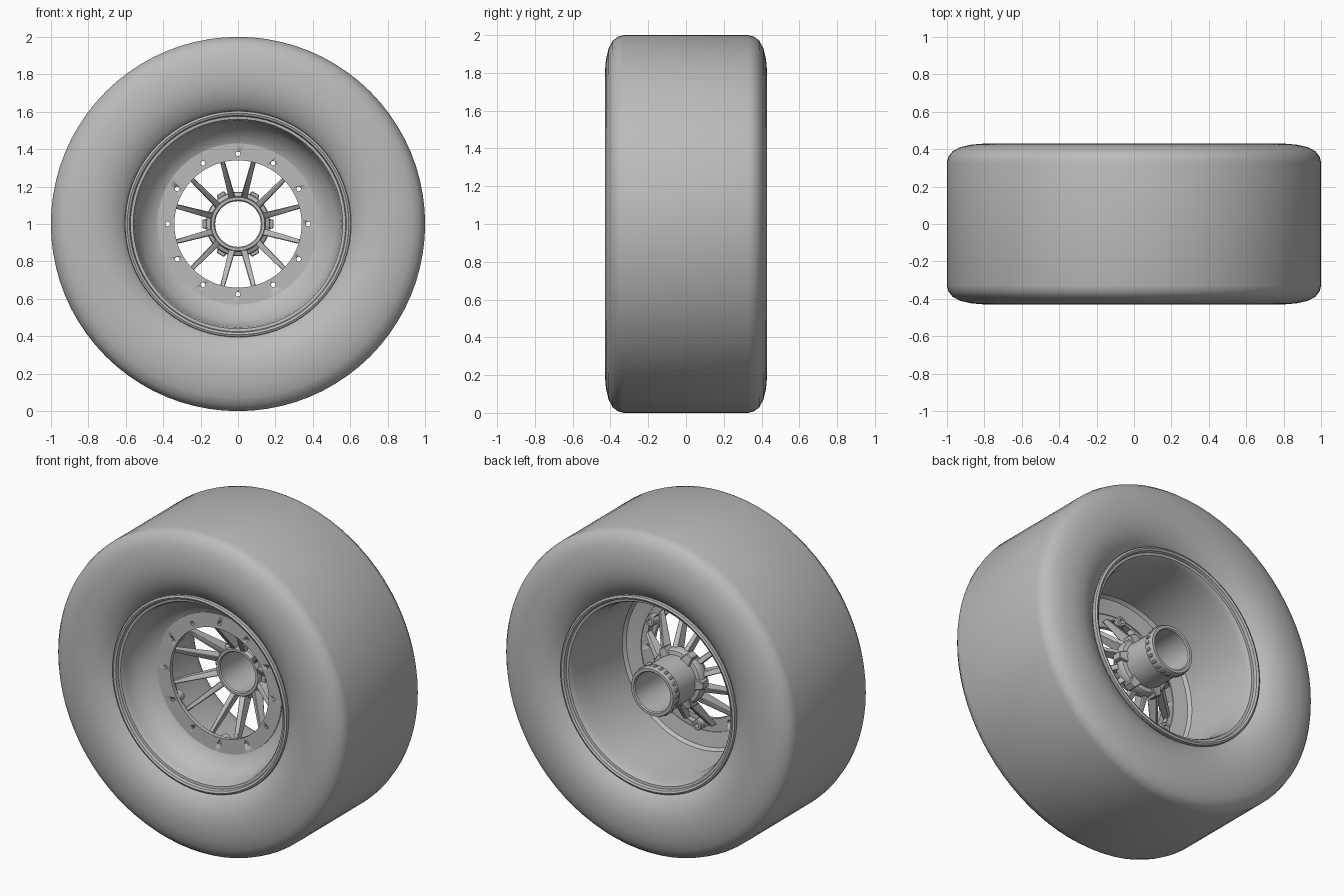
import bpy, bmesh, math
from mathutils import Matrix, Vector

cube = bpy.data.objects.get("Cube")
if cube:
    bpy.data.objects.remove(cube, do_unlink=True)

grey = bpy.data.materials.new("plain_grey")
grey.use_nodes = True
COLOUR = (0.5, 0.5, 0.5, 1)
grey.diffuse_color = COLOUR
for node in grey.node_tree.nodes:
    if node.type == 'BSDF_PRINCIPLED':
        node.inputs["Base Color"].default_value = COLOUR

AXLE = Vector((0, 0, 1))


def finish(bm, name, angle=35):
    """Turn a bmesh into a smooth-shaded object with the shared material."""
    bmesh.ops.recalc_face_normals(bm, faces=bm.faces)
    mesh = bpy.data.meshes.new(name)
    bm.to_mesh(mesh)
    bm.free()
    mesh.materials.append(grey)
    obj = bpy.data.objects.new(name, mesh)
    bpy.context.collection.objects.link(obj)
    bpy.ops.object.select_all(action='DESELECT')
    obj.select_set(True)
    bpy.context.view_layer.objects.active = obj
    bpy.ops.object.shade_smooth_by_angle(angle=math.radians(angle))
    return obj


def add_lathe(bm, profile, centre=AXLE, sides=72):
    """Spin a closed (radius, y) profile about an axis along y."""
    rings = []
    for i in range(sides):
        a = math.tau * i / sides
        rings.append([bm.verts.new(centre + Vector((r * math.cos(a), y, r * math.sin(a))))
                      for r, y in profile])
    n = len(profile)
    for i in range(sides):
        here, there = rings[i], rings[(i + 1) % sides]
        for j in range(n):
            k = (j + 1) % n
            bm.faces.new((here[j], here[k], there[k], there[j]))


def lathe(name, profile, sides=72):
    bm = bmesh.new()
    add_lathe(bm, profile, AXLE, sides)
    return finish(bm, name)


def polar(angle, out, side=0, y=0):
    """Point at a distance out along a wheel angle, shifted sideways."""
    c, s = math.cos(angle), math.sin(angle)
    return AXLE + Vector((out * c - side * s, y, out * s + side * c))


def add_beam(bm, angle, inner, outer):
    """Tapered bar; each end is (out, side, half width, front y, back y)."""
    ends = []
    for out, side, half, front, back in (inner, outer):
        ends.append([bm.verts.new(polar(angle, out, side + s * half, y))
                     for s, y in ((-1, front), (1, front), (1, back), (-1, back))])
    a, b = ends
    faces = [bm.faces.new(a), bm.faces.new(b)]
    faces += [bm.faces.new((a[i], a[(i + 1) % 4], b[(i + 1) % 4], b[i])) for i in range(4)]
    edges = list({e for f in faces for e in f.edges})
    bmesh.ops.recalc_face_normals(bm, faces=faces)
    bmesh.ops.bevel(bm, geom=edges, offset=0.004, segments=1, affect='EDGES')


# Tyre: flat tread, round shoulders, sidewalls tucking in to the bead
half = [(1.0, 0.0), (1.0, 0.33), (0.992, 0.36), (0.97, 0.388), (0.93, 0.41),
        (0.87, 0.424), (0.80, 0.43), (0.73, 0.425), (0.67, 0.405),
        (0.625, 0.378), (0.6, 0.355), (0.585, 0.32)]
lathe("tyre", half + [(r, -y) for r, y in reversed(half[1:])], 80)

# Rim barrel: rolled lips at both ends, front dish, wide rear drum
lip = [(0.59, 0.33), (0.605, 0.365), (0.603, 0.38), (0.592, 0.386), (0.58, 0.38),
       (0.575, 0.362), (0.56, 0.36), (0.552, 0.345), (0.548, 0.32)]
front_lip = [(r, -y) for r, y in lip]
lathe("rim_barrel", front_lip
      + [(0.52, -0.25), (0.45, -0.185), (0.42, -0.175), (0.42, -0.155),
         (0.51, -0.14), (0.525, -0.12), (0.535, 0.25)]
      + lip[::-1])

# Bolted mounting ring with twelve through holes
ring = lathe("mounting_ring", [(0.34, -0.185), (0.43, -0.185), (0.43, -0.16), (0.34, -0.16)])
bm = bmesh.new()
turn = Matrix.Rotation(math.pi / 2, 4, 'X')
for i in range(12):
    place = Matrix.Translation(polar(math.radians(30 * i), 0.375, 0, -0.17)) @ turn
    bmesh.ops.create_cone(bm, cap_ends=True, segments=8, radius1=0.013, radius2=0.013,
                          depth=0.1, matrix=place)
cutter = finish(bm, "hole_cutter")
cutter.hide_render = True
cut = ring.modifiers.new("holes", 'BOOLEAN')
cut.operation = 'DIFFERENCE'
cut.solver = 'EXACT'
cut.object = cutter
bpy.context.view_layer.objects.active = ring
bpy.ops.object.modifier_apply(modifier=cut.name)
bpy.data.objects.remove(cutter, do_unlink=True)

# Six dished V spokes, each closed by a bar and a bolt boss behind the ring
bm = bmesh.new()
for i in range(6):
    a = math.radians(30 + 60 * i)
    for s in (-1, 1):
        add_beam(bm, a, (0.135, s * 0.03, 0.018, 0.0, 0.085),
                 (0.36, s * 0.09, 0.012, -0.16, -0.115))
        add_beam(bm, a, (0.352, s * 0.095, 0.008, -0.16, -0.12),
                 (0.375, s * 0.025, 0.008, -0.16, -0.12))
    add_lathe(bm, [(0.014, -0.16), (0.032, -0.16), (0.032, -0.11), (0.027, -0.105),
                   (0.014, -0.105)], polar(a, 0.375), 16)
finish(bm, "spokes", 30)

# Hub: front collar, spoke flange, long rear sleeve with a thick end collar
lathe("hub", [(0.122, 0.0), (0.128, -0.008), (0.143, -0.008), (0.148, 0.0),
              (0.148, 0.02), (0.168, 0.03), (0.172, 0.04), (0.172, 0.085),
              (0.165, 0.095), (0.142, 0.1), (0.14, 0.27), (0.15, 0.278),
              (0.15, 0.325), (0.145, 0.335), (0.128, 0.335), (0.122, 0.328)], 48)

# Drive pads around the flange, between the spokes
bm = bmesh.new()
for i in range(6):
    add_beam(bm, math.radians(60 * i), (0.135, 0, 0.035, 0.045, 0.115),
             (0.19, 0, 0.022, 0.045, 0.105))
finish(bm, "drive_pads", 30)

# Fine ribs around the sleeve end collar
bm = bmesh.new()
for i in range(24):
    add_beam(bm, math.radians(15 * i), (0.14, 0, 0.009, 0.285, 0.32),
             (0.155, 0, 0.009, 0.288, 0.317))
finish(bm, "collar_ribs", 30)
